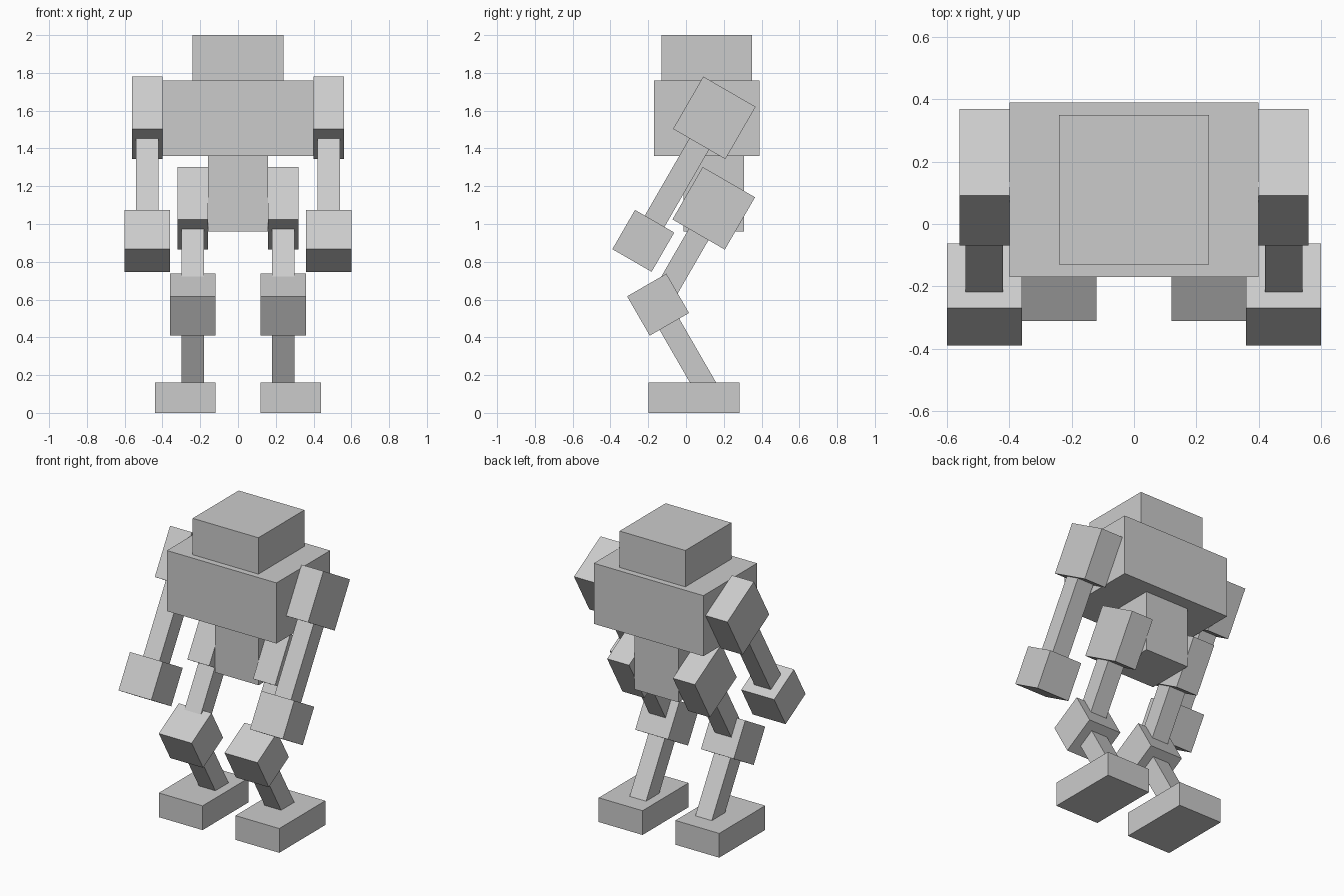
import bpy, bmesh
from math import radians
from mathutils import Matrix, Vector

if "Cube" in bpy.data.objects:
    bpy.data.objects.remove(bpy.data.objects["Cube"])


def box(name, center, size, tilt=0.0, offset=0.0):
    """Box tilted about x through center, slid by offset down its own axis."""
    bm = bmesh.new()
    bmesh.ops.create_cube(bm, size=1.0)
    bmesh.ops.scale(bm, vec=Vector(size), verts=bm.verts)
    bmesh.ops.translate(bm, vec=(0, 0, -offset), verts=bm.verts)
    mesh = bpy.data.meshes.new(name)
    bm.to_mesh(mesh)
    bm.free()
    obj = bpy.data.objects.new(name, mesh)
    obj.matrix_world = Matrix.Translation(center) @ Matrix.Rotation(radians(tilt), 4, 'X')
    bpy.context.collection.objects.link(obj)
    return obj


# Body
box("head", (0, 0.11, 1.88), (0.48, 0.48, 0.24))
box("chest", (0, 0.11, 1.56), (0.80, 0.56, 0.40))
box("waist", (0, 0.147, 1.16), (0.32, 0.32, 0.40))

for side, s in (("left", 1), ("right", -1)):
    # Arm: shoulder block, rod and fist share one axis
    shoulder = (s * 0.48, 0.15, 1.562)
    box(f"{side}_shoulder", shoulder, (0.16, 0.32, 0.32), -30)
    box(f"{side}_arm", shoulder, (0.12, 0.12, 0.48), -30, 0.40)
    box(f"{side}_fist", shoulder, (0.24, 0.24, 0.24), -30, 0.752)

    # Upper leg
    hip = (s * 0.24, 0.147, 1.083)
    box(f"{side}_hip", hip, (0.16, 0.32, 0.32), -30)
    box(f"{side}_thigh", hip, (0.12, 0.12, 0.40), -30, 0.36)

    # Knee and shin bend the other way
    knee = (s * 0.24, -0.148, 0.573)
    box(f"{side}_knee", knee, (0.24, 0.24, 0.24), 30)
    box(f"{side}_shin", knee, (0.12, 0.12, 0.40), 30, 0.32)

    # Foot
    box(f"{side}_foot", (s * 0.28, 0.042, 0.08), (0.32, 0.48, 0.16))
